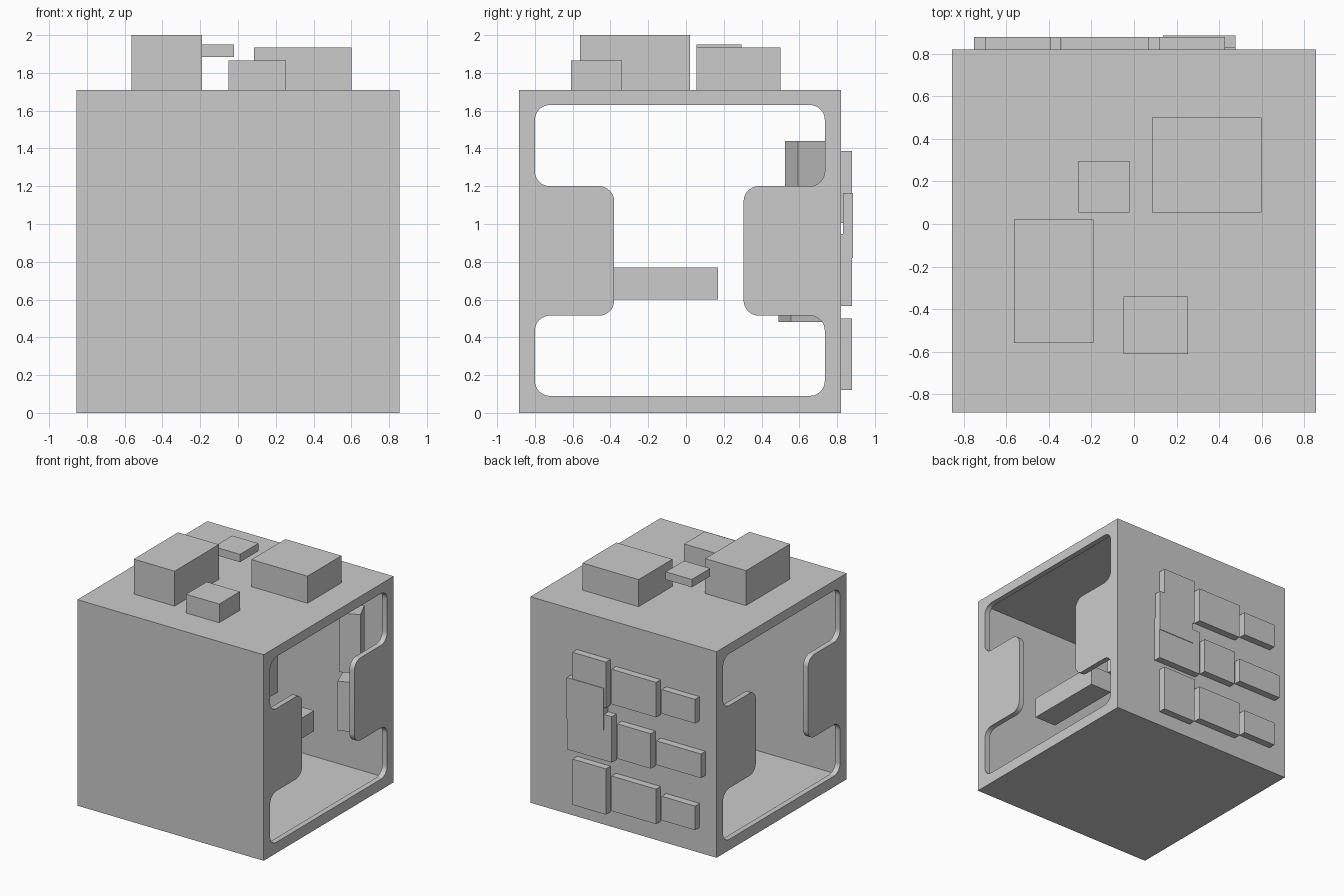
import bpy, bmesh, math
from mathutils import Vector

if "Cube" in bpy.data.objects:
    bpy.data.objects.remove(bpy.data.objects["Cube"])

grey = bpy.data.materials.new("plain_grey")
grey.diffuse_color = (0.6, 0.6, 0.6, 1)
grey.use_nodes = True
grey.node_tree.nodes["Principled BSDF"].inputs["Base Color"].default_value = grey.diffuse_color


def prism(name, pts, offset):
    """Solid made by extruding a planar outline along offset."""
    bm = bmesh.new()
    face = bm.faces.new([bm.verts.new(p) for p in pts])
    new = bmesh.ops.extrude_face_region(bm, geom=[face])["geom"]
    bmesh.ops.translate(bm, vec=offset, verts=[v for v in new if isinstance(v, bmesh.types.BMVert)])
    bmesh.ops.recalc_face_normals(bm, faces=bm.faces)
    mesh = bpy.data.meshes.new(name)
    bm.to_mesh(mesh)
    bm.free()
    mesh.materials.append(grey)
    ob = bpy.data.objects.new(name, mesh)
    bpy.context.collection.objects.link(ob)
    return ob


def box(name, x0, x1, y0, y1, z0, z1):
    return prism(name, [(x0, y0, z0), (x1, y0, z0), (x1, y1, z0), (x0, y1, z0)], (0, 0, z1 - z0))


def rounded(pts, r, steps=8):
    """Replace each right-angled corner of a closed outline by an arc."""
    out = []
    for i, p in enumerate(pts):
        p = Vector(p)
        d1 = (Vector(pts[i - 1]) - p).normalized()
        d2 = (Vector(pts[(i + 1) % len(pts)]) - p).normalized()
        c = p + r * (d1 + d2)
        for k in range(steps + 1):
            t = math.pi / 2 * k / steps
            out.append(c - r * (d2 * math.cos(t) + d1 * math.sin(t)))
    return out


# Hollow body with an H-shaped opening through both sides
X, Y0, Y1, H, T = 0.855, -0.885, 0.82, 1.71, 0.045
body = box("body_shell", -X, X, Y0, Y1, 0, H)
cavity = box("cavity_cutter", -X + T, X - T, Y0 + T, Y1 - T, T, H - T)
outline = [(-.80, .09), (.735, .09), (.735, .515), (.305, .515), (.305, 1.2), (.735, 1.2),
           (.735, 1.63), (-.80, 1.63), (-.80, 1.2), (-.38, 1.2), (-.38, .515), (-.80, .515)]
opening = prism("opening_cutter", [(-1, p.x, p.y) for p in rounded(outline, 0.08)], (2, 0, 0))
bpy.context.view_layer.objects.active = body
for cutter in (cavity, opening):
    cutter.hide_render = True
    mod = body.modifiers.new("cut", 'BOOLEAN')
    mod.operation, mod.solver, mod.object = 'DIFFERENCE', 'EXACT', cutter
    bpy.ops.object.modifier_apply(modifier=mod.name)
    bpy.data.objects.remove(cutter)
body.select_set(True)
bpy.ops.object.shade_smooth_by_angle(angle=math.radians(30))

# Blocks on the roof, the small slab hovers
box("roof_block_tall", -.565, -.19, -.56, .02, H, 2.0)
box("roof_block_small", -.05, .255, -.61, -.34, H, 1.865)
box("roof_block_wide", .085, .6, .055, .5, H, 1.935)
box("roof_slab", -.26, -.02, .055, .295, 1.885, 1.95)

# Three rows of back plates, stepping down in height
heights = (.38, .29, .20)
for row, (left, mid, widths) in enumerate([(.427, .31, (.307, .41, .307)),
                                           (.476, .757, (.41, .307, .41)),
                                           (.427, 1.196, (.307, .41, .307))]):
    x = left
    for col, (w, h) in enumerate(zip(widths, heights)):
        box(f"back_plate_{row}_{col}", x - w, x, Y1, .88, mid - h / 2, mid + h / 2)
        x -= w + .051
box("back_overlay_plate", .137, .476, .83, .885, .82, 1.165)

# Loose blocks inside
box("inner_beam", .38, .58, -.51, .17, .6, .77)
box("inner_block", -.45, -.175, .56, .77, .49, .8)
prism("inner_upper_post", [(.566, .525, .95), (.711, .593, .95), (.643, .738, .95), (.498, .67, .95)],
      (0, 0, .49))
prism("inner_lower_post", [(.572, .49, .48), (.735, .555, .48), (.67, .72, .48), (.507, .655, .48)],
      (0, 0, .41))
